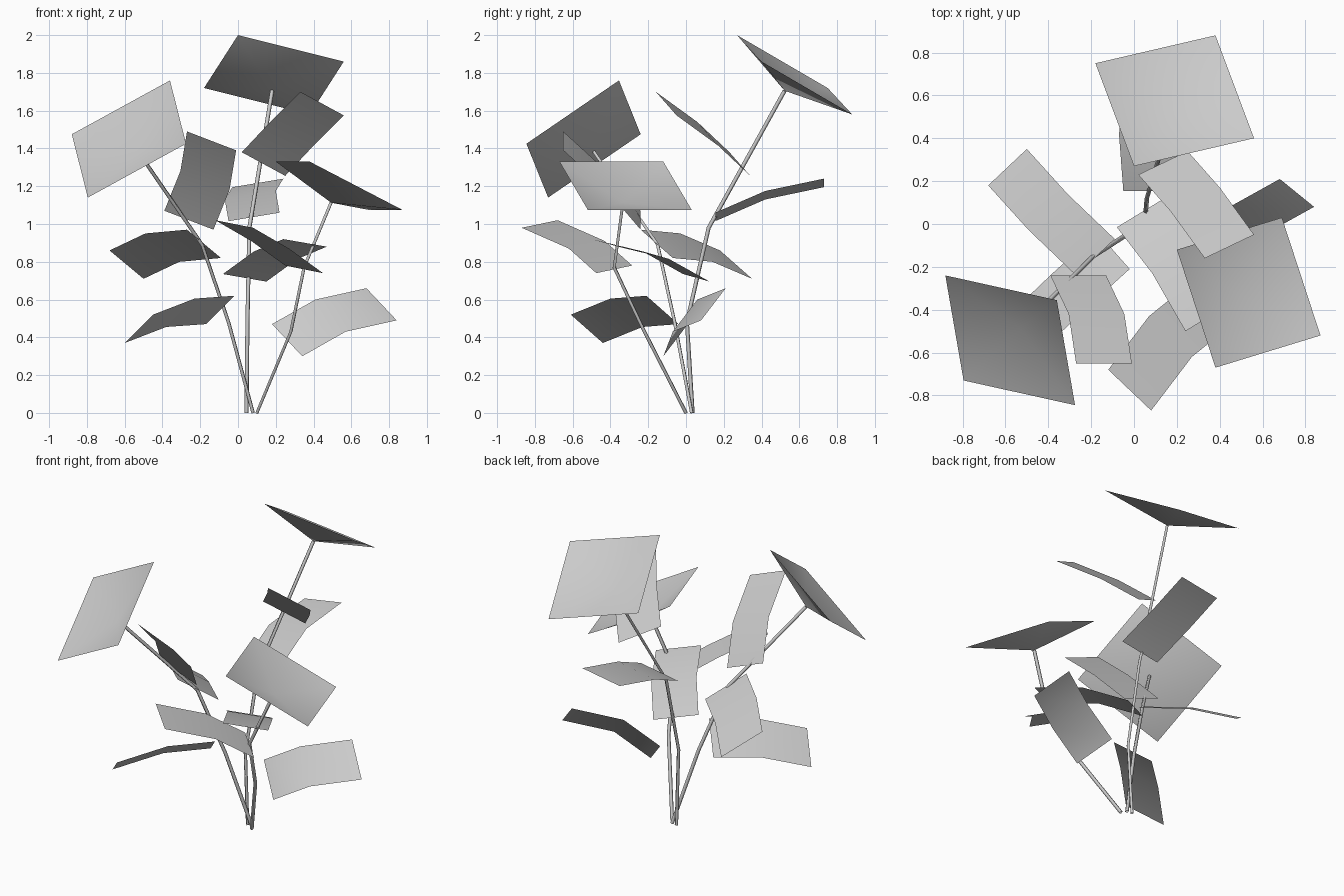
import bpy
from mathutils import Vector

# Remove the default object
default_cube = bpy.data.objects.get("Cube")
if default_cube:
    bpy.data.objects.remove(default_cube, do_unlink=True)


def make_material(name, value):
    material = bpy.data.materials.new(name)
    color = (value, value, value, 1)
    material.use_nodes = True
    material.diffuse_color = color
    material.node_tree.nodes["Principled BSDF"].inputs["Base Color"].default_value = color
    return material


plant_grey = make_material("plant grey", 0.6)


def add_mesh(name, points, faces, smooth):
    """Create a sheet whose faces all point upward."""
    mesh = bpy.data.meshes.new(name)
    mesh.from_pydata(points, [], faces)
    mesh.update()
    if sum(face.normal.z for face in mesh.polygons) < 0:
        mesh.flip_normals()
    for face in mesh.polygons:
        face.use_smooth = smooth
    mesh.materials.append(plant_grey)
    sheet = bpy.data.objects.new(name, mesh)
    bpy.context.collection.objects.link(sheet)
    return sheet


def add_leaf(name, edge, width):
    """Bent leaf strip: one long edge swept across its width."""
    near_edge = [Vector(point) for point in edge]
    far_edge = [point + Vector(width) for point in near_edge]
    count = len(edge)
    faces = [(i, i + 1, count + i + 1, count + i) for i in range(count - 1)]
    return add_mesh(name, near_edge + far_edge, faces, True)


def add_flower(name, corner, side_a, side_b, depth=0.1):
    """Square bloom sunk to a shallow point; returns that point."""
    corner, side_a, side_b = Vector(corner), Vector(side_a), Vector(side_b)
    normal = side_a.cross(side_b).normalized()
    if normal.z < 0:
        normal.negate()
    apex = corner + (side_a + side_b) / 2 - normal * depth
    rim = [corner, corner + side_a, corner + side_a + side_b, corner + side_b]
    faces = [(i, (i + 1) % 4, 4) for i in range(4)]
    add_mesh(name, rim + [apex], faces, True)
    return apex


def add_stem(name, path, radius=0.011):
    """Thin bent stalk through the path points."""
    curve = bpy.data.curves.new(name, "CURVE")
    curve.dimensions = "3D"
    curve.bevel_depth = radius
    curve.bevel_resolution = 0
    spline = curve.splines.new("POLY")
    spline.points.add(len(path) - 1)
    for point, position in zip(spline.points, path):
        point.co = (*position, 1)
    curve.materials.append(plant_grey)
    stem = bpy.data.objects.new(name, curve)
    bpy.context.collection.objects.link(stem)


# Blooms, each carried on its own stem
back_tip = add_flower("back_flower", (0, .27, 2), (.56, .13, -.14), (-.18, .48, -.28))
right_tip = add_flower("right_flower", (-.88, -.24, 1.475), (.52, -.115, .285), (.085, -.49, -.335))
left_tip = add_flower("left_flower", (.2, -.12, 1.33), (.18, -.55, 0), (.49, .15, -.255))

add_stem("back_stem", [(.045, .035, 0), (.05, .005, .48), (.06, .12, .98), back_tip])
add_stem("right_stem", [(.08, .03, 0), (-.05, -.06, .48), (-.19, -.15, .89), right_tip])
add_stem("left_stem", [(.1, 0, 0), (.28, -.22, .43), (.35, -.38, .77), left_tip])

# Leaves, listed from base to tip along one edge
add_leaf("low_left_leaf", [(.18, .01, .47), (.41, .06, .6), (.68, .21, .66)], (.16, -.13, -.17))
add_leaf("low_right_leaf", [(-.17, -.04, .47), (-.38, -.23, .455), (-.6, -.44, .37)], (.15, -.17, .15))
add_leaf("side_right_leaf", [(-.27, -.24, .97), (-.49, -.03, .95), (-.68, .18, .86)], (.18, .17, -.15))
add_leaf("upper_right_leaf", [(-.39, -.24, 1.07), (-.305, -.42, 1.28), (-.27, -.65, 1.49)], (.26, 0, -.1))
add_leaf("back_leaf", [(-.05, .155, 1.015), (-.07, .42, 1.13), (-.03, .73, 1.195)], (.27, 0, .045))
add_leaf("upper_left_leaf", [(.02, .23, 1.38), (.17, .06, 1.54), (.33, -.16, 1.7)], (.23, .11, -.125))
add_leaf("front_leaf", [(.25, -.285, .78), (.07, -.43, .91), (-.12, -.68, 1.02)], (.2, -.19, -.04))
add_leaf("middle_leaf", [(-.08, -.015, .735), (.085, -.23, .855), (.24, -.5, .92)], (.23, .14, -.04))
